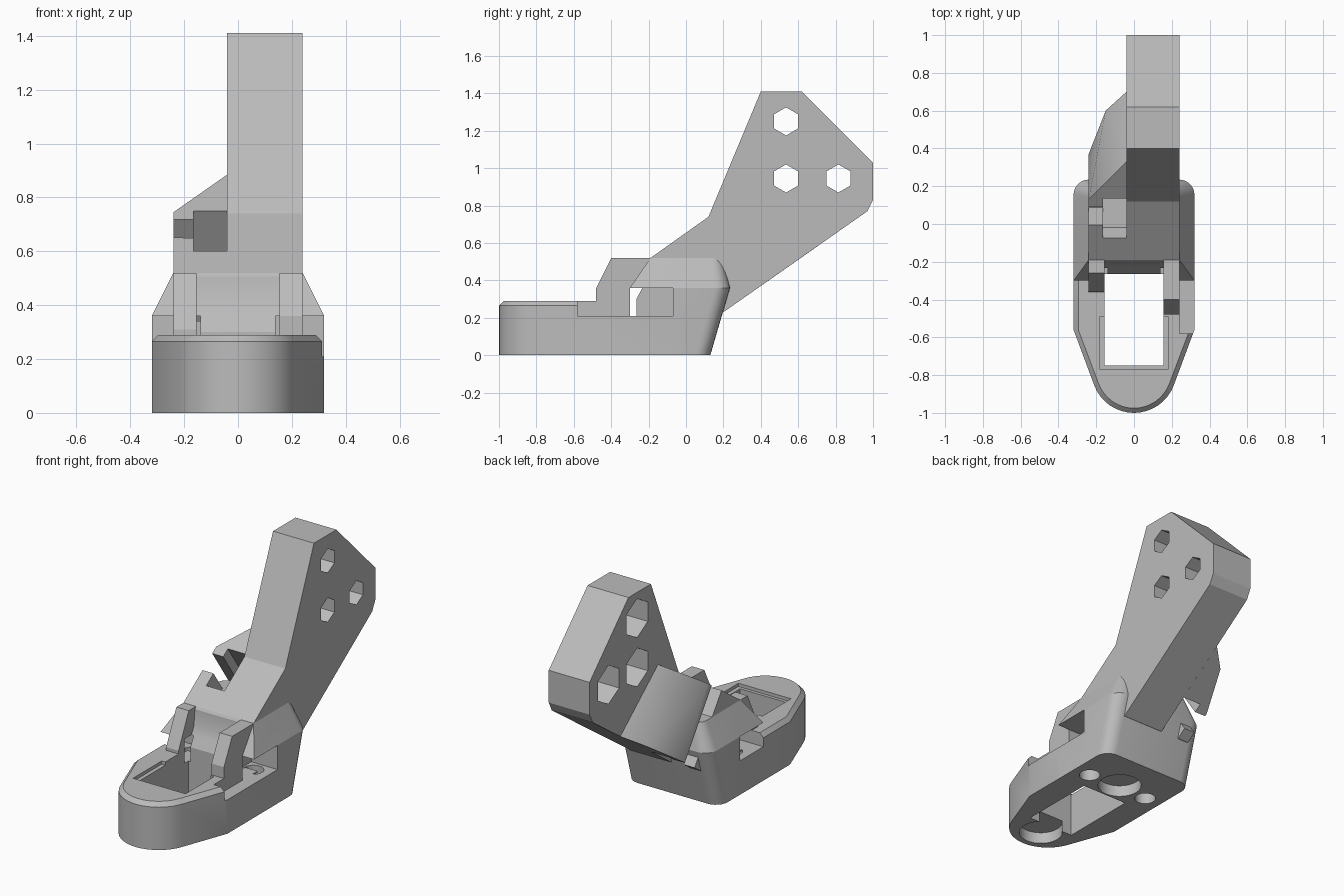
import bpy, bmesh, math
from mathutils import Vector

cube = bpy.data.objects.get("Cube")
if cube:
    bpy.data.objects.remove(cube)

grey = bpy.data.materials.new("plain grey")
grey.use_nodes = True
colour = (0.5, 0.5, 0.5, 1)
grey.diffuse_color = colour
grey.node_tree.nodes["Principled BSDF"].inputs["Base Color"].default_value = colour


def finish(name, bm):
    bmesh.ops.recalc_face_normals(bm, faces=bm.faces[:])
    mesh = bpy.data.meshes.new(name)
    bm.to_mesh(mesh)
    bm.free()
    mesh.materials.append(grey)
    obj = bpy.data.objects.new(name, mesh)
    bpy.context.scene.collection.objects.link(obj)
    return obj


def loft(name, rings):
    """Skin between rings of equal length and cap both ends."""
    bm = bmesh.new()
    loops = [[bm.verts.new(p) for p in ring] for ring in rings]
    n = len(loops[0])
    for a, b in zip(loops, loops[1:]):
        for i in range(n):
            j = (i + 1) % n
            bm.faces.new((a[i], a[j], b[j], b[i]))
    bm.faces.new(loops[0])
    bm.faces.new(loops[-1])
    return finish(name, bm)


def side_prism(name, profile, x0, x1):
    return loft(name, [[(x, y, z) for y, z in profile] for x in (x0, x1)])


def box(x0, x1, y0, y1, z0, z1):
    return side_prism("cutter", [(y0, z0), (y1, z0), (y1, z1), (y0, z1)], x0, x1)


def hex_cut(y, z, r, x0, x1):
    pts = [(y + r * math.sin(k * math.pi / 3), z + r * math.cos(k * math.pi / 3)) for k in range(6)]
    return side_prism("cutter", pts, x0, x1)


def disc_cut(x, y, r, z1):
    angles = [k * math.tau / 32 for k in range(32)]
    return loft("cutter", [[(x + r * math.cos(a), y + r * math.sin(a), z) for a in angles]
                           for z in (-0.1, z1)])


def cut(obj, cutters):
    for c in cutters:
        c.hide_render = True
        mod = obj.modifiers.new("cut", 'BOOLEAN')
        mod.operation = 'DIFFERENCE'
        mod.solver = 'EXACT'
        mod.object = c
    deps = bpy.context.evaluated_depsgraph_get()
    mesh = bpy.data.meshes.new_from_object(obj.evaluated_get(deps))
    obj.modifiers.clear()
    obj.data = mesh


def nose_ring(z, inset):
    """Plan outline of the base: straight rear, tapered sides, round nose."""
    w, r = 0.32 - inset, 0.225 - inset
    pts = [(w, -0.04), (w, -0.56)]
    for k in range(17):
        a = math.radians(-20 - 140 * k / 16)
        pts.append((r * math.cos(a), -0.775 + r * math.sin(a)))
    pts += [(-w, -0.56), (-w, -0.04)]
    return [(x, y, z) for x, y in pts]


def body_ring(z, w, front, back, r):
    pts = [(-w, front), (w, front)]
    for cx, start in ((w - r, 0), (r - w, 90)):
        for k in range(7):
            a = math.radians(start + 15 * k)
            pts.append((cx + r * math.cos(a), back - r + r * math.sin(a)))
    return [(x, y, z) for x, y in pts]


# Base and rear body
base = loft("base", [nose_ring(0, 0), nose_ring(0.265, 0), nose_ring(0.29, 0.025)])
body = loft("rear_body", [body_ring(0, 0.32, -0.3, 0.13, 0.08),
                          body_ring(0.36, 0.32, -0.3, 0.235, 0.08),
                          body_ring(0.52, 0.24, -0.19, 0.2, 0.06)])

# Guide walls beside the opening
left_wall = side_prism("left_guide_wall", [(-0.48, 0.2), (-0.48, 0.36), (-0.4, 0.52),
                                           (-0.15, 0.52), (-0.15, 0.2)], 0.155, 0.24)
right_wall = side_prism("right_guide_wall", [(-0.36, 0.2), (-0.36, 0.31), (-0.26, 0.52),
                                             (-0.15, 0.52), (-0.15, 0.2)], -0.24, -0.155)

# Raised arm
arm = side_prism("arm", [(-0.19, 0.52), (0.12, 0.74), (0.4, 1.41), (0.62, 1.41), (1, 1.03),
                         (1, 0.83), (0.97, 0.77), (0.2, 0.23), (0, 0.3)], -0.04, 0.24)

# Shoulder tapering into the side of the arm
bm = bmesh.new()
for x in (-0.24, -0.04):
    for y, z in ((-0.19, 0.52), (0, 0.23), (0.2, 0.23)):
        bm.verts.new((x, y, z))
for p in ((-0.24, 0.13, 0.745), (-0.04, 0.33, 0.885), (-0.24, 0.37, 0.35),
          (-0.15, 0.6, 0.51), (-0.04, 0.7, 0.58)):
    bm.verts.new(p)
hull = bmesh.ops.convex_hull(bm, input=bm.verts[:])
bmesh.ops.delete(bm, geom=[v for v in bm.verts if not v.link_faces], context='VERTS')
bmesh.ops.dissolve_limit(bm, angle_limit=0.03, verts=bm.verts[:], edges=bm.edges[:])
shoulder = finish("shoulder", bm)

# Central channel, side pockets and screw recesses
channel = side_prism("cutter", [(-0.75, -0.1), (-0.265, -0.1), (-0.265, 0.3), (-0.21, 0.405),
                                (-0.19, 0.6), (-0.75, 0.6)], -0.155, 0.155)
rim = box(-0.18, 0.18, -0.77, -0.49, 0.27, 0.4)
left_pocket = box(0.24, 0.5, -0.58, -0.07, 0.21, 0.36)
cross_pockets = [box(0.14, 0.5, -0.3, -0.07, 0.21, 0.36), box(-0.5, -0.14, -0.3, -0.07, 0.21, 0.36)]
screws = [disc_cut(s * 0.21, -0.15, 0.06, 0.25) for s in (-1, 1)]
discs = [disc_cut(0, y, 0.125, 0.07) for y in (-0.84, -0.13)]

# Bolt slot and nut trap, square to the shoulder slope
slope = Vector((0.82, 0.57))
normal = Vector((-0.57, 0.82))


def slope_slot(y0, y1, x0, x1):
    a, b = [Vector((y, 0.52 + 0.71 * (y + 0.19))) for y in (y0, y1)]
    pts = [a + normal * 0.1, b + normal * 0.1, b - normal * 0.7, a - normal * 0.7]
    return side_prism("cutter", pts, x0, x1)


slots = [slope_slot(-0.005, 0.09, -0.4, -0.15), slope_slot(-0.075, 0.135, -0.165, -0.04)]

# Hexagonal holes, wider on one side of the arm
hexes = []
for y, z in ((0.535, 1.25), (0.535, 0.945), (0.815, 0.945)):
    hexes += [hex_cut(y, z, 0.075, -0.2, 0.4), hex_cut(y, z, 0.12, -0.2, 0.13)]

cut(base, [channel, rim, left_pocket] + cross_pockets + screws + discs)
cut(body, [channel, left_pocket] + cross_pockets + screws + discs)
cut(left_wall, cross_pockets)
cut(right_wall, cross_pockets)
cut(shoulder, slots)
cut(arm, hexes)

for c in [channel, rim, left_pocket] + cross_pockets + screws + discs + slots + hexes:
    bpy.data.objects.remove(c)

# Smooth the rounded corners, keep the edges sharp
bpy.ops.object.select_all(action='DESELECT')
for obj in (base, body, left_wall, right_wall, shoulder, arm):
    obj.select_set(True)
    bpy.context.view_layer.objects.active = obj
bpy.ops.object.shade_smooth_by_angle(angle=math.radians(25))
